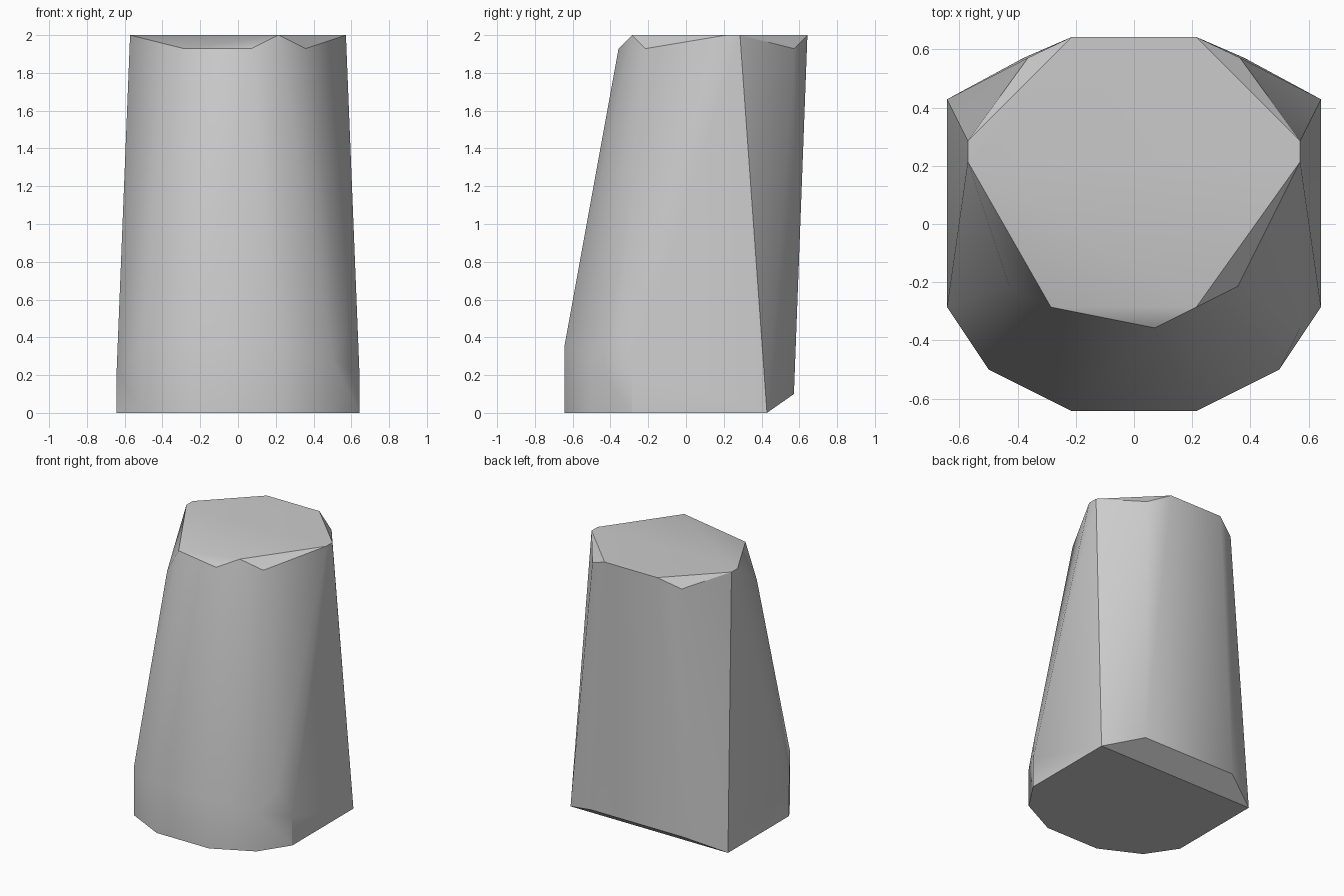
import bpy
import bmesh
import math

# Remove the default cube
default_cube = bpy.data.objects.get("Cube")
if default_cube:
    bpy.data.objects.remove(default_cube, do_unlink=True)

UNIT = 1 / 14  # corners lie on a regular lattice


def make_material(name, color):
    material = bpy.data.materials.new(name)
    material.use_nodes = True
    material.diffuse_color = color
    material.node_tree.nodes["Principled BSDF"].inputs["Base Color"].default_value = color
    return material


def mirrored(corners):
    """Return the corners together with their copies across x."""
    return [(side * x, y, z) for x, y, z in corners for side in (1, -1)]


def build_hull(name, corners, material):
    """Wrap a tight faceted skin around the given corners."""
    bm = bmesh.new()
    for corner in corners:
        bm.verts.new([value * UNIT for value in corner])
    result = bmesh.ops.convex_hull(bm, input=bm.verts[:])
    loose = {v for v in result["geom_interior"] + result["geom_unused"]
             if isinstance(v, bmesh.types.BMVert) and not v.link_faces}
    bmesh.ops.delete(bm, geom=list(loose), context="VERTS")
    # Merge coplanar triangles into clean flat faces
    bmesh.ops.dissolve_limit(bm, angle_limit=math.radians(0.5),
                             verts=bm.verts[:], edges=bm.edges[:])
    bmesh.ops.recalc_face_normals(bm, faces=bm.faces[:])
    mesh = bpy.data.meshes.new(name)
    bm.to_mesh(mesh)
    bm.free()
    mesh.materials.append(material)
    obj = bpy.data.objects.new(name, mesh)
    bpy.context.collection.objects.link(obj)
    return obj


# Base outline, rounded at the front and straight at the back
base = mirrored([(9, 6, 0), (9, -4, 0), (7, -7, 0), (3, -9, 0)])

# Short upright skirt above the base, and the raised back edge
skirt = mirrored([(9, -4, 3), (7, -7, 4), (3, -9, 5), (5.3, 8, 1.4)])

# Uneven shoulders on the two front flanks
flanks = [(8, -5, 6), (-6, -7, 7), (-6, -3, 24), (-7, -7, 5)]

# Flat top and the chipped corners just under it
top = mirrored([(3, 9, 28), (8, 4, 28), (8, 3, 28)]) + [(3, -4, 28)]
chips = mirrored([(5.1, 8, 27)]) + [(-4, -4, 27), (1, -5, 27), (5, -3, 27)]

block = build_hull("tapered_block", base + skirt + flanks + top + chips,
                   make_material("light_grey", (0.6, 0.6, 0.6, 1)))

# Smooth the rounded front, keep the hard edges sharp
bpy.ops.object.select_all(action="DESELECT")
block.select_set(True)
bpy.context.view_layer.objects.active = block
bpy.ops.object.shade_smooth_by_angle(angle=math.radians(30))
